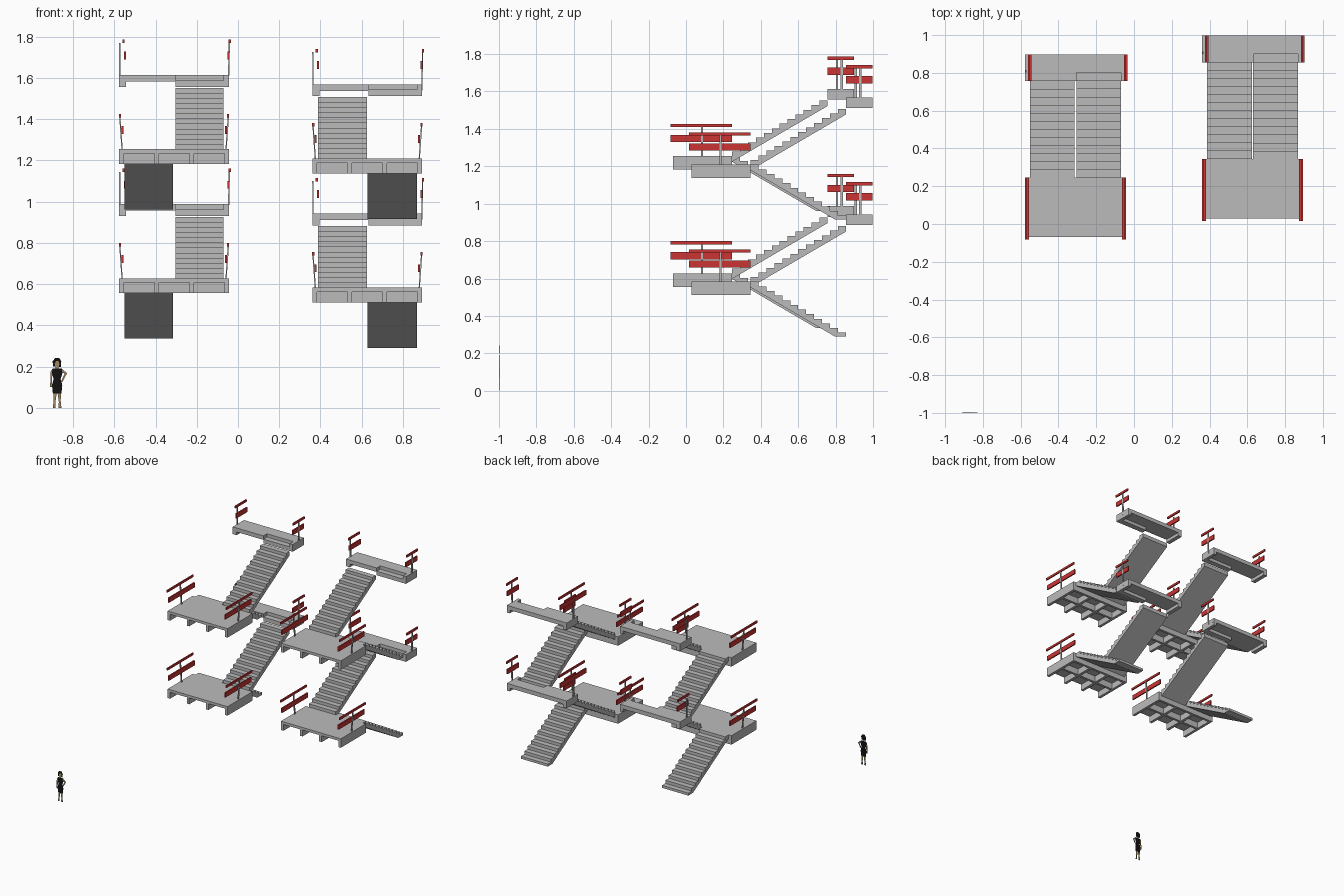
import bpy, bmesh
from mathutils import Vector

cube = bpy.data.objects.get("Cube")
if cube:
    bpy.data.objects.remove(cube, do_unlink=True)


def material(name, rgb):
    m = bpy.data.materials.new(name)
    m.use_nodes = True
    m.diffuse_color = (*rgb, 1)
    m.node_tree.nodes["Principled BSDF"].inputs["Base Color"].default_value = (*rgb, 1)
    return m


CONCRETE = material("concrete grey", (0.5, 0.5, 0.5))
RED = material("rail red", (0.6, 0.035, 0.035))
SKIN = material("skin tan", (0.35, 0.25, 0.12))
BLACK = material("dress black", (0.006, 0.006, 0.007))


def finish(name, bm, mat, origin):
    bmesh.ops.recalc_face_normals(bm, faces=bm.faces)
    mesh = bpy.data.meshes.new(name)
    bm.to_mesh(mesh)
    bm.free()
    mesh.materials.append(mat)
    ob = bpy.data.objects.new(name, mesh)
    ob.location = origin
    bpy.context.collection.objects.link(ob)
    return ob


def boxes(name, spans, mat, origin):
    """One object made of boxes given as (x0, x1, y0, y1, z0, z1)."""
    bm = bmesh.new()
    for x0, x1, y0, y1, z0, z1 in spans:
        verts = bmesh.ops.create_cube(bm, size=1)["verts"]
        for v in verts:
            v.co = Vector((x1 if v.co.x > 0 else x0,
                           y1 if v.co.y > 0 else y0,
                           z1 if v.co.z > 0 else z0))
    return finish(name, bm, mat, origin)


def prism(name, points, place, a, b, mat, origin):
    """Extrude a 2D outline from a to b; place maps (u, v, depth) to x, y, z."""
    bm = bmesh.new()
    face = bm.faces.new([bm.verts.new(place(u, v, a)) for u, v in points])
    out = bmesh.ops.extrude_face_region(bm, geom=[face])["geom"]
    shift = Vector(place(0, 0, b)) - Vector(place(0, 0, a))
    bmesh.ops.translate(bm, vec=shift, verts=[e for e in out if isinstance(e, bmesh.types.BMVert)])
    return finish(name, bm, mat, origin)


def along_x(u, v, d):
    return (d, u, v)


def along_y(u, v, d):
    return (u, d, v)


STEPS, TREAD, RISER, WAIST = 12, 0.0425, 0.0248, 0.03
RUN = STEPS * TREAD
HALF, DEPTH, THICK = 0.266, 0.316, 0.072
REAR, REAR_END, REAR_Z = 0.51, 0.652, 0.36


def flight(name, x0, x1, up, origin):
    """Saw-tooth flight with a flat sloping underside."""
    pts = []
    for i in range(STEPS):
        z = RISER * (i + 1) if up else -RISER * i
        pts += [(i * TREAD, z), ((i + 1) * TREAD, z)]
    if up:
        pts += [(RUN, RUN * RISER / TREAD - WAIST), (0, -WAIST)]
    else:
        foot = -RISER * (STEPS - 1) - 0.02
        pts += [(RUN, foot), ((-foot - WAIST) * TREAD / RISER, foot), (0, -WAIST)]
    prism(name, pts, along_x, x0, x1, CONCRETE, origin)


def main_landing(name, origin):
    """Slab on four ribs with two cross beams."""
    spans = [(-HALF, HALF, -DEPTH, 0, -0.021, 0)]
    pitch = (2 * HALF - 0.022) / 3
    for i in range(4):
        x = -HALF + i * pitch
        spans.append((x, x + 0.022, -DEPTH, 0, -THICK, -0.021))
    for y in (-DEPTH / 2 - 0.01, -0.02):
        for i in range(3):
            x = -HALF + i * pitch
            spans.append((x + 0.022, x + pitch, y, y + 0.02, -THICK, -0.021))
    boxes(name, spans, CONCRETE, origin)


def rear_landing(name, origin):
    """Thin slab with end ribs and a front beam notched by one tread."""
    top, under, low = REAR_Z, REAR_Z - 0.032, REAR_Z - 0.058
    n0, n1, ny, nz = 0.006, 0.24, REAR + 0.045, REAR_Z - 0.026
    boxes(name, [
        (-HALF, n0, REAR, REAR_END, under, top),
        (n0, n1, ny, REAR_END, under, top),
        (n1, HALF, REAR, REAR_END, under, top),
        (-HALF, -HALF + 0.034, REAR, REAR_END, low, under),
        (n1, HALF, REAR, REAR_END, low, under),
        (n0, n1, REAR, ny, low, nz),
    ], CONCRETE, origin)


def railing(name, side, rail_x, plank_x, base_x, post_x, y0, y1, post_y, z, origin):
    """Handrail and plank on one slender leaning post."""
    boxes(name + "_handrail", [(rail_x - 0.005, rail_x + 0.005, y0, y1, z + 0.155, z + 0.172)], RED, origin)
    boxes(name + "_plank", [(plank_x - 0.005, plank_x + 0.005, y0, y1, z + 0.075, z + 0.113)], RED, origin)
    w = 0.003
    outline = [(base_x - w, z - 0.03), (base_x + w, z - 0.03),
               (post_x + w, z + 0.156), (post_x - w, z + 0.156)]
    prism(name + "_post", outline, along_y, post_y - 0.006, post_y + 0.006, CONCRETE, origin)


# Two stair towers, each with two storeys; the second swaps its flights
towers = [("right", -0.31, 0.246, 0.628, 1), ("left", 0.627, 0.345, 0.583, -1)]
for tower, cx, cy, cz, hand in towers:
    for storey in range(2):
        o = (cx, cy, cz + 0.626 * storey)
        tag = f"{tower}_{storey + 1}_"
        main_landing(tag + "main_landing", o)
        rear_landing(tag + "rear_landing", o)
        inner = 0.006 if hand > 0 else 0.002
        spans = [sorted((hand * s * inner, hand * s * 0.24)) for s in (1, -1)]
        flight(tag + "rising_flight", *spans[0], True, o)
        flight(tag + "falling_flight", *spans[1], False, o)
        for side, word in ((-1, "right"), (1, "left")):
            railing(tag + f"main_{word}_rail", side, side * 0.262, side * 0.251,
                    side * 0.25, side * 0.263, -DEPTH - 0.012, 0, -0.16, 0, o)
        railing(tag + "rear_right_rail", -1, -0.245, -0.238, -0.263, -0.264,
                REAR, REAR_END, REAR + 0.052, REAR_Z, o)
        railing(tag + "rear_left_rail", 1, 0.27, 0.263, 0.264, 0.268,
                REAR, REAR_END, REAR + 0.077, REAR_Z, o)

# Flat scale figure
HERE = (-0.877, -1, 0)


def cutout(name, points, mat, layer=0.0):
    prism(name, points, along_y, layer, layer + 0.002, mat, HERE)


cutout("figure_hair", [(-0.02, 0.2), (-0.022, 0.225), (-0.01, 0.242), (0.01, 0.242),
                       (0.02, 0.225), (0.018, 0.198)], BLACK)
cutout("figure_face", [(-0.008, 0.19), (-0.012, 0.215), (-0.004, 0.228), (0.007, 0.228),
                       (0.011, 0.212), (0.006, 0.19)], SKIN, -0.001)
cutout("figure_dress", [(-0.022, 0.19), (0.022, 0.19), (0.026, 0.17), (0.017, 0.14), (0.025, 0.11),
                        (0.021, 0.07), (-0.021, 0.07), (-0.025, 0.11), (-0.017, 0.14), (-0.026, 0.17)], BLACK)
cutout("figure_right_arm", [(-0.022, 0.19), (-0.032, 0.175), (-0.034, 0.1), (-0.026, 0.1),
                            (-0.024, 0.15), (-0.02, 0.165)], SKIN)
cutout("figure_left_arm", [(0.022, 0.19), (0.048, 0.168), (0.026, 0.125), (0.02, 0.13),
                           (0.036, 0.166), (0.02, 0.176)], SKIN)
for s, word in ((-1, "right"), (1, "left")):
    cutout(f"figure_{word}_leg", [(s * 0.002, 0.07), (s * 0.019, 0.07), (s * 0.017, 0.035),
                                  (s * 0.021, 0), (s * 0.007, 0), (s * 0.008, 0.03)], SKIN)
